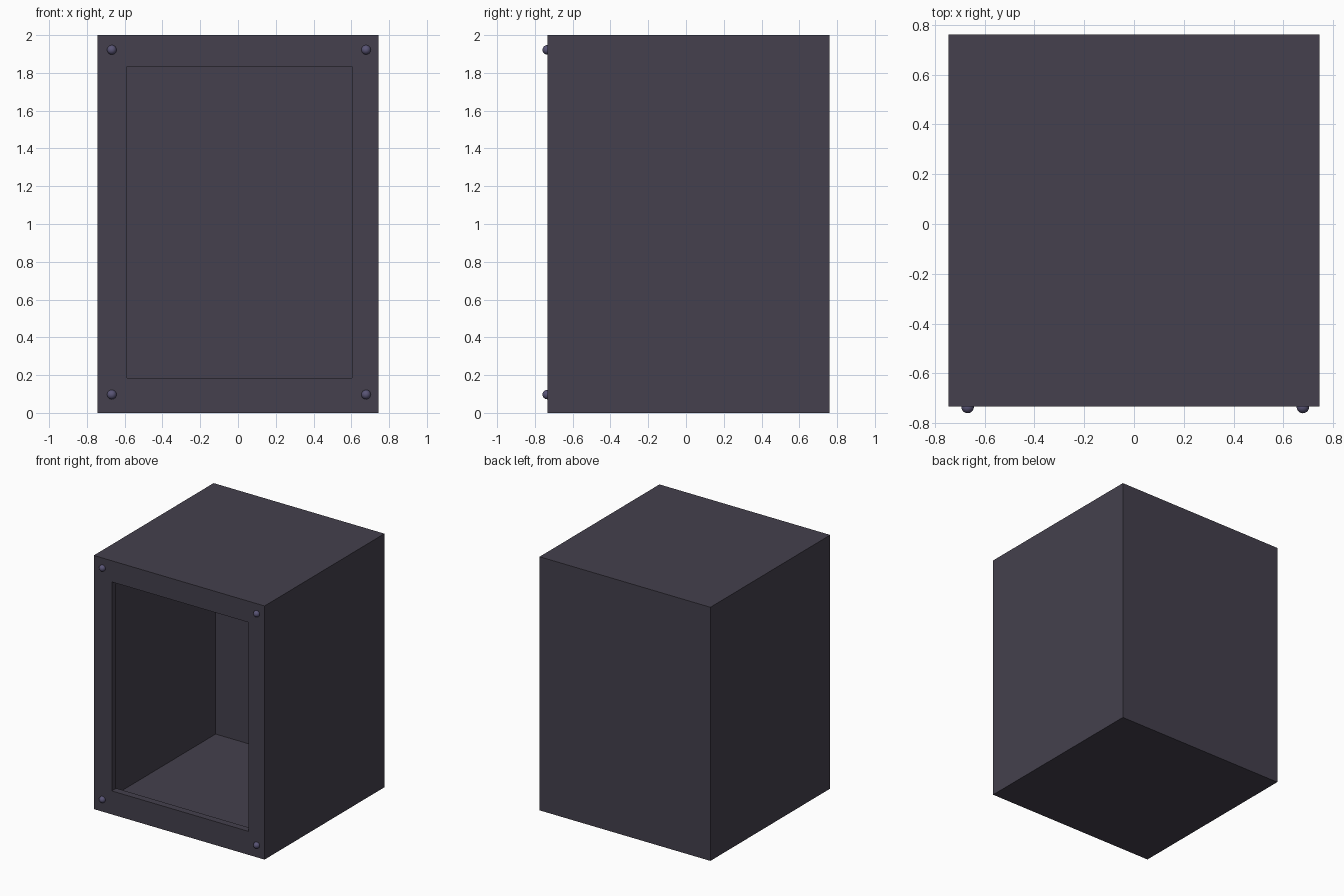
import bpy, bmesh
from mathutils import Matrix

if "Cube" in bpy.data.objects:
    bpy.data.objects.remove(bpy.data.objects["Cube"])


def material(name, color):
    m = bpy.data.materials.new(name)
    m.diffuse_color = (*color, 1)
    m.use_nodes = True
    m.node_tree.nodes["Principled BSDF"].inputs["Base Color"].default_value = m.diffuse_color
    return m


def add_object(name, bm, mat):
    mesh = bpy.data.meshes.new(name)
    bm.to_mesh(mesh)
    bm.free()
    mesh.materials.append(mat)
    ob = bpy.data.objects.new(name, mesh)
    bpy.context.collection.objects.link(ob)
    return ob


def box(name, lo, hi, mat):
    bm = bmesh.new()
    size = [b - a for a, b in zip(lo, hi)]
    mid = [(a + b) / 2 for a, b in zip(lo, hi)]
    bmesh.ops.create_cube(bm, size=1, matrix=Matrix.Translation(mid) @ Matrix.Diagonal((*size, 1)))
    return add_object(name, bm, mat)


def cut(target, cutter):
    cutter.hide_render = True
    cutter.hide_viewport = True
    mod = target.modifiers.new(cutter.name, 'BOOLEAN')
    mod.operation = 'DIFFERENCE'
    mod.solver = 'EXACT'
    mod.object = cutter


shell_mat = material("dark_casing", (0.058, 0.051, 0.074))
bolt_mat = material("bolt_metal", (0.10, 0.09, 0.18))

X, FRONT, BACK, T = 0.745, -0.733, 0.76, 0.06

# Hollow casing with a framed front opening
casing = box("casing", (-X, FRONT, 0), (X, BACK, 2), shell_mat)
cut(casing, box("cavity_cutter", (-X + T, FRONT + 0.055, T), (X - T, BACK - T, 2 - T), shell_mat))
cut(casing, box("opening_cutter", (-0.588, FRONT - 0.1, 0.185), (0.603, FRONT + 0.2, 1.833), shell_mat))

# Round bolt heads at the four frame corners
for side, x in (("left", -0.668), ("right", 0.678)):
    for level, z in (("lower", 0.097), ("upper", 1.922)):
        bm = bmesh.new()
        bmesh.ops.create_uvsphere(bm, u_segments=24, v_segments=12, radius=0.025,
                                  matrix=Matrix.Translation((x, -0.735, z)))
        for f in bm.faces:
            f.smooth = True
        add_object(f"bolt_{level}_{side}", bm, bolt_mat)
